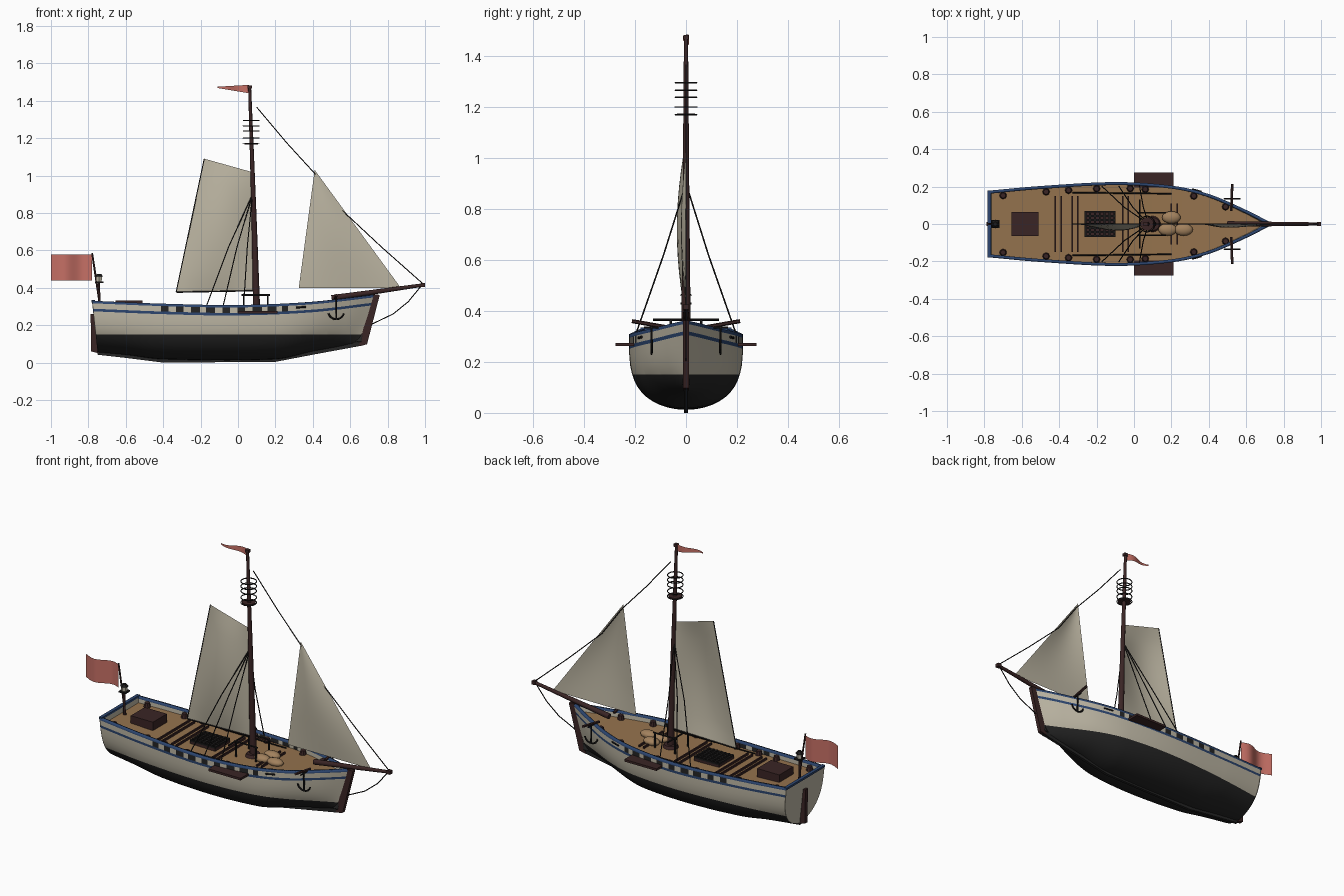
import bpy, bmesh, math
from mathutils import Vector, Matrix

if "Cube" in bpy.data.objects:
    bpy.data.objects.remove(bpy.data.objects["Cube"])


def mat(name, r, g, b):
    m = bpy.data.materials.new(name)
    m.diffuse_color = (r, g, b, 1)
    m.use_nodes = True
    m.node_tree.nodes["Principled BSDF"].inputs["Base Color"].default_value = m.diffuse_color
    return m


CREAM = mat("cream_paint", .52, .48, .38)
BLACK = mat("black_tar", .018, .018, .018)
BLUE = mat("blue_trim", .025, .06, .16)
DECK = mat("deck_plank", .30, .17, .075)
WOOD = mat("dark_wood", .042, .018, .018)
SAIL = mat("sailcloth", .50, .46, .36)
RED = mat("red_flag", .56, .16, .13)
ROPE = mat("dark_rope", .012, .011, .011)
SACK = mat("tan_sack", .36, .22, .11)


def finish(name, bm, *mats, smooth=None):
    me = bpy.data.meshes.new(name)
    bm.to_mesh(me)
    bm.free()
    for m in mats:
        me.materials.append(m)
    ob = bpy.data.objects.new(name, me)
    bpy.context.collection.objects.link(ob)
    if smooth:
        bpy.ops.object.select_all(action='DESELECT')
        ob.select_set(True)
        bpy.context.view_layer.objects.active = ob
        bpy.ops.object.shade_smooth_by_angle(angle=math.radians(smooth))
    return ob


def box(name, x0, x1, y0, y1, z0, z1, m):
    bm = bmesh.new()
    bmesh.ops.create_cube(bm, size=1, matrix=Matrix.Translation(((x0+x1)/2, (y0+y1)/2, (z0+z1)/2))
                          @ Matrix.Diagonal((x1-x0, y1-y0, z1-z0, 1)))
    return finish(name, bm, m)


def rod(name, pts, r0, r1, m, sides=8):
    """Round bar through a list of points, tapering from r0 to r1."""
    bm, n = bmesh.new(), len(pts) - 1
    for i in range(n):
        a, b = Vector(pts[i]), Vector(pts[i+1])
        d = b - a
        bmesh.ops.create_cone(bm, cap_ends=True, segments=sides, depth=d.length,
                              radius1=r0+(r1-r0)*i/n, radius2=r0+(r1-r0)*(i+1)/n,
                              matrix=Matrix.Translation((a+b)/2) @ d.to_track_quat('Z', 'Y').to_matrix().to_4x4())
    return finish(name, bm, m, smooth=40)


def plate(name, pts, half, m):
    """Outline in x-z, extruded to y = +-half."""
    bm = bmesh.new()
    f = bm.faces.new([bm.verts.new((x, -half, z)) for x, z in pts])
    g = bmesh.ops.extrude_face_region(bm, geom=[f])
    bmesh.ops.translate(bm, vec=(0, 2*half, 0), verts=[v for v in g['geom'] if isinstance(v, bmesh.types.BMVert)])
    bmesh.ops.recalc_face_normals(bm, faces=bm.faces)
    return finish(name, bm, m)


def cloth(name, a, b, c, d, bulge, m, n=12):
    """Sheet with x-z corners a b (foot) c d (head); bulge(u, v) gives y."""
    bm = bmesh.new()
    A, B, C, D = map(Vector, (a, b, c, d))
    g = []
    for j in range(n+1):
        for i in range(n+1):
            u, v = i/n, j/n
            p = A.lerp(B, u).lerp(D.lerp(C, u), v)
            g.append(bm.verts.new((p.x, bulge(u, v), p.y)))
    for j in range(n):
        for i in range(n):
            k = j*(n+1)+i
            bm.faces.new((g[k], g[k+1], g[k+n+2], g[k+n+1]))
    bmesh.ops.remove_doubles(bm, verts=bm.verts, dist=1e-5)
    return finish(name, bm, m, smooth=60)


def curve(pts, x):
    """Smooth interpolation through (x, value) points."""
    n = len(pts)
    i = max(0, min(n-2, sum(p[0] <= x for p in pts)-1))
    slope = lambda k: ((pts[min(k+1, n-1)][1]-pts[max(k-1, 0)][1]) / (pts[min(k+1, n-1)][0]-pts[max(k-1, 0)][0]))
    h = pts[i+1][0]-pts[i][0]
    t = (x-pts[i][0])/h
    return ((2*t**3-3*t*t+1)*pts[i][1] + (t**3-2*t*t+t)*h*slope(i)
            + (3*t*t-2*t**3)*pts[i+1][1] + (t**3-t*t)*h*slope(i+1))


beam = lambda x: curve([(-.78, .178), (-.5, .203), (-.1, .224), (.2, .205), (.4, .16), (.6, .075), (.735, .006)], x)
keel = lambda x: curve([(-.78, .055), (-.6, .04), (-.4, .018), (.2, .018), (.42, .06), (.735, .105)], x)
sheer = lambda x: curve([(-.78, .33), (-.4, .315), (0, .308), (.4, .325), (.735, .362)], x)


def hull_point(x, z, side):
    k, s = keel(x), sheer(x)
    v = max(0, min(1, (z-k)/(s-k)))
    e = .5 + .3*max(0, (x-.1)/.635)**2 + .12*max(0, (-x-.3)/.48)
    y = beam(x)*(1-(1-v)**3.5)**e
    return (x + (v-1)*.075*max(0, (x-.2)/.535)**1.5 + (1-v)*.03*max(0, (-x-.5)/.28), side*y, z)


# Hull: stations lofted, with striped rows below the rail
OFFS = (.056, .042, .013, 0)
def levels(x):
    k, s = keel(x), sheer(x)
    return [k+(s-.056-k)*(i/12)**1.8 for i in range(12)] + [s-o for o in OFFS]

NS = 152
xs = [-.78 + 1.515*i/NS for i in range(NS+1)]
bm = bmesh.new()
rows = []
for x in xs:
    zs = levels(x)
    ring = [hull_point(x, z, -1) for z in reversed(zs)] + [hull_point(x, z, 1) for z in zs[1:]]
    rows.append([bm.verts.new(p) for p in ring])
L = len(rows[0])
for i in range(NS):
    for j in range(L-1):
        f = bm.faces.new((rows[i][j+1], rows[i+1][j+1], rows[i+1][j], rows[i][j]))
        r = min(j, L-2-j)
        port = r == 1 and -.42 < xs[i] < .26 and (xs[i]+.42) % .082 < .046
        f.material_index = 2 if r in (0, 2) else 1 if port else 0
bmesh.ops.bisect_plane(bm, geom=bm.verts[:]+bm.edges[:]+bm.faces[:], plane_co=(0, 0, .15), plane_no=(0, 0, 1))
for f in bm.faces:
    if f.calc_center_median().z < .15:
        f.material_index = 1
hull = finish("hull", bm, CREAM, BLACK, BLUE, smooth=40)
mod = hull.modifiers.new("planking", 'SOLIDIFY')
mod.thickness, mod.offset = .016, -1

# Transom with its cap
bm = bmesh.new()
zs = levels(-.78)
ring = [hull_point(-.78, z, -1) for z in reversed(zs)] + [hull_point(-.78, z, 1) for z in zs[1:]]
f = bm.faces.new([bm.verts.new((x-.001, y, z)) for x, y, z in ring])
g = bmesh.ops.extrude_face_region(bm, geom=[f])
bmesh.ops.translate(bm, vec=(.014, 0, 0), verts=[v for v in g['geom'] if isinstance(v, bmesh.types.BMVert)])
bmesh.ops.recalc_face_normals(bm, faces=bm.faces)
finish("transom", bm, CREAM)
box("transom_cap", -.784, -.765, -.178, .178, .322, .334, BLUE)

# Deck
bm = bmesh.new()
prev = None
for x in xs[::4]:
    z = sheer(x)-.036
    p = hull_point(x, z, 1)
    pair = [bm.verts.new((p[0], s*max(.001, p[1]-.006), z)) for s in (-1, 1)]
    if prev:
        bm.faces.new((prev[0], pair[0], pair[1], prev[1]))
    prev = pair
finish("deck", bm, DECK)

# Backbone: keel, stem, rudder
low = [(-.75, .042), (-.6, .025), (-.4, 0), (.2, .004), (.42, .046), (.67, .092)]
plate("keel", low + [(x, z+.022) for x, z in reversed(low)], .008, BLACK)
plate("stem", [(.645, .088), (.69, .098), (.758, .362), (.72, .366)], .011, WOOD)
plate("rudder", [(-.785, .06), (-.745, .05), (-.768, .26), (-.788, .26)], .012, WOOD)

# Mast, hoop cage and pennant
rod("mast", [(.10, 0, .27), (.085, 0, .8), (.062, 0, 1.48)], .019, .008, WOOD, 12)
box("mast_cap", .052, .074, -.01, .01, 1.465, 1.482, WOOD)
for i, z in enumerate((1.17, 1.20, 1.238, 1.266, 1.295)):
    bpy.ops.mesh.primitive_torus_add(location=(.07, 0, z), major_radius=.042, minor_radius=.003,
                                     major_segments=24, minor_segments=6)
    bpy.context.object.name = "mast_hoop_%d" % i
    bpy.context.object.data.materials.append(ROPE)
rod("mast_top", [(.07, 0, 1.166), (.07, 0, 1.174)], .036, .036, WOOD, 16)
cloth("pennant", (-.11, 1.468), (.06, 1.44), (.06, 1.485), (-.11, 1.475),
      lambda u, v: .012*math.sin(6*(1-u)), RED)

# Sails and their edge ropes
cloth("mainsail", (-.33, .378), (.085, .385), (.07, 1.02), (-.18, 1.09),
      lambda u, v: -.036*math.sin(math.pi*u)*math.sin(math.pi*v)**.8, SAIL)
cloth("jib", (.325, .4), (.87, .4), (.41, 1.03), (.41, 1.03),
      lambda u, v: -.02*math.sin(math.pi*u)*math.sin(math.pi*v), SAIL)
rod("mainsail_leech_rope", [(-.33, 0, .378), (-.18, 0, 1.09)], .003, .003, ROPE, 5)
rod("mainsail_foot_rope", [(-.33, 0, .376), (.09, 0, .384)], .004, .004, ROPE, 5)

# Bowsprit and stays
rod("bowsprit", [(.5, 0, .345), (.99, 0, .415)], .016, .009, WOOD, 10)
box("bowsprit_cap", .978, 1.0, -.011, .011, .405, .426, WOOD)
rod("forestay", [(.10, 0, 1.365), (.26, 0, 1.175), (.42, 0, 1.0), (.55, 0, .82), (.77, 0, .615), (.99, 0, .42)], .003, .003, ROPE, 5)
rod("bobstay", [(.98, 0, .41), (.91, 0, .325), (.83, 0, .26), (.715, 0, .205)], .003, .003, ROPE, 5)

for s in (1, -1):
    tag = "left" if s > 0 else "right"
    # Shrouds, channels, catheads
    for i, x in enumerate((-.17, -.08, .03)):
        rod("shroud_%s_%d" % (tag, i), [(.078, 0, .9), ((.078+x)/2-.004, s*.088, .62), (x, s*.2, .3)], .003, .003, ROPE, 5)
    box("channel_"+tag, 0, .21, *sorted((s*.195, s*.276)), .262, .275, WOOD)
    rod("cathead_"+tag, [(.52, s*.07, .335), (.525, s*.212, .36)], .008, .008, WOOD, 6)
    # Anchor against the bow
    y = s*.135
    rod("anchor_shank_"+tag, [(.525, y, .235), (.525, y, .35)], .005, .004, ROPE, 6)
    rod("anchor_arms_"+tag, [(.525+.042*math.sin(a), y, .272-.04*math.cos(a))
                             for a in [-1.35+.27*k for k in range(11)]], .005, .005, ROPE, 6)
    rod("anchor_stock_"+tag, [(.525, y-.03, .335), (.525, y+.03, .335)], .004, .004, ROPE, 6)
    rod("anchor_rope_"+tag, [(.525, y, .345), (.525, s*.2, .355)], .003, .003, ROPE, 5)
    p = hull_point(.335, .295, s)
    rod("side_fender_"+tag, [(.31, p[1]+s*.008, .294), (.362, p[1]-s*.006, .298)], .005, .005, ROPE, 6)
    # Side battens and cleats along the bulwarks
    rod("deck_batten_"+tag, [(-.33, s*.168, .284), (.2, s*.162, .284)], .004, .004, ROPE, 5)
    for i, x in enumerate((-.7, -.47, -.35, -.2, -.02, .06, .32, .49)):
        y = abs(hull_point(x, sheer(x)-.02, s)[1])-.033
        z = sheer(x)-.037
        rod("cleat_%s_%d" % (tag, i), [(x, s*y, z), (x, s*y, z+.026)], .02, .014, WOOD, 8)
    # Fife rail around the mast
    rod("fife_rail_"+tag, [(.02, s*.06, .362), (.17, s*.06, .362)], .005, .005, ROPE, 6)
    for x in (.03, .16):
        rod("fife_post_%s_%d" % (tag, x*100), [(x, s*.06, .27), (x, s*.06, .365)], .005, .005, ROPE, 6)
rod("fife_crossbar", [(.03, -.13, .366), (.03, .13, .366)], .005, .005, ROPE, 6)
rod("mast_collar", [(.10, 0, .27), (.10, 0, .29)], .045, .035, WOOD, 16)

# Deck beams, hatch, grating
for i, x in enumerate((-.42, -.39, -.33, -.3, -.06, -.03, .2, .23)):
    w = .15 if x < .1 else .11
    box("deck_beam_%d" % i, x-.004, x+.004, -w, w, sheer(x)-.038, sheer(x)-.024, WOOD)
box("aft_hatch", -.655, -.51, -.065, .065, .28, .333, WOOD)
box("grating_base", -.265, -.1, -.07, .07, .27, .287, WOOD)
for i in range(7):
    box("grating_slat_long_%d" % i, -.265, -.1, -.07+.0217*i, -.06+.0217*i, .286, .296, ROPE)
    box("grating_slat_cross_%d" % i, -.265+.0257*i, -.255+.0257*i, -.07, .07, .286, .298, ROPE)

# Cargo sacks ahead of the mast
for i, (x, y) in enumerate(((.2, .035), (.265, -.03), (.18, -.03))):
    bm = bmesh.new()
    bmesh.ops.create_uvsphere(bm, u_segments=16, v_segments=8, radius=1,
                              matrix=Matrix.Translation((x, y, .292)) @ Matrix.Diagonal((.05, .033, .022, 1)))
    finish("sack_%d" % i, bm, SACK, smooth=60)

# Stern lantern, flagstaff and flag
rod("lantern_post", [(-.742, 0, .28), (-.742, 0, .43)], .007, .006, WOOD, 6)
box("lantern_base", -.764, -.72, -.022, .022, .425, .433, ROPE)
rod("lantern_glass", [(-.742, 0, .433), (-.742, 0, .46)], .015, .017, CREAM, 6)
rod("lantern_roof", [(-.742, 0, .46), (-.742, 0, .474)], .024, .012, ROPE, 6)
rod("flagstaff", [(-.735, 0, .29), (-.78, 0, .585)], .006, .005, WOOD, 6)
cloth("stern_flag", (-1, .44), (-.78, .44), (-.78, .577), (-1, .577),
      lambda u, v: .016*math.sin(7*(1-u)), RED, 16)
